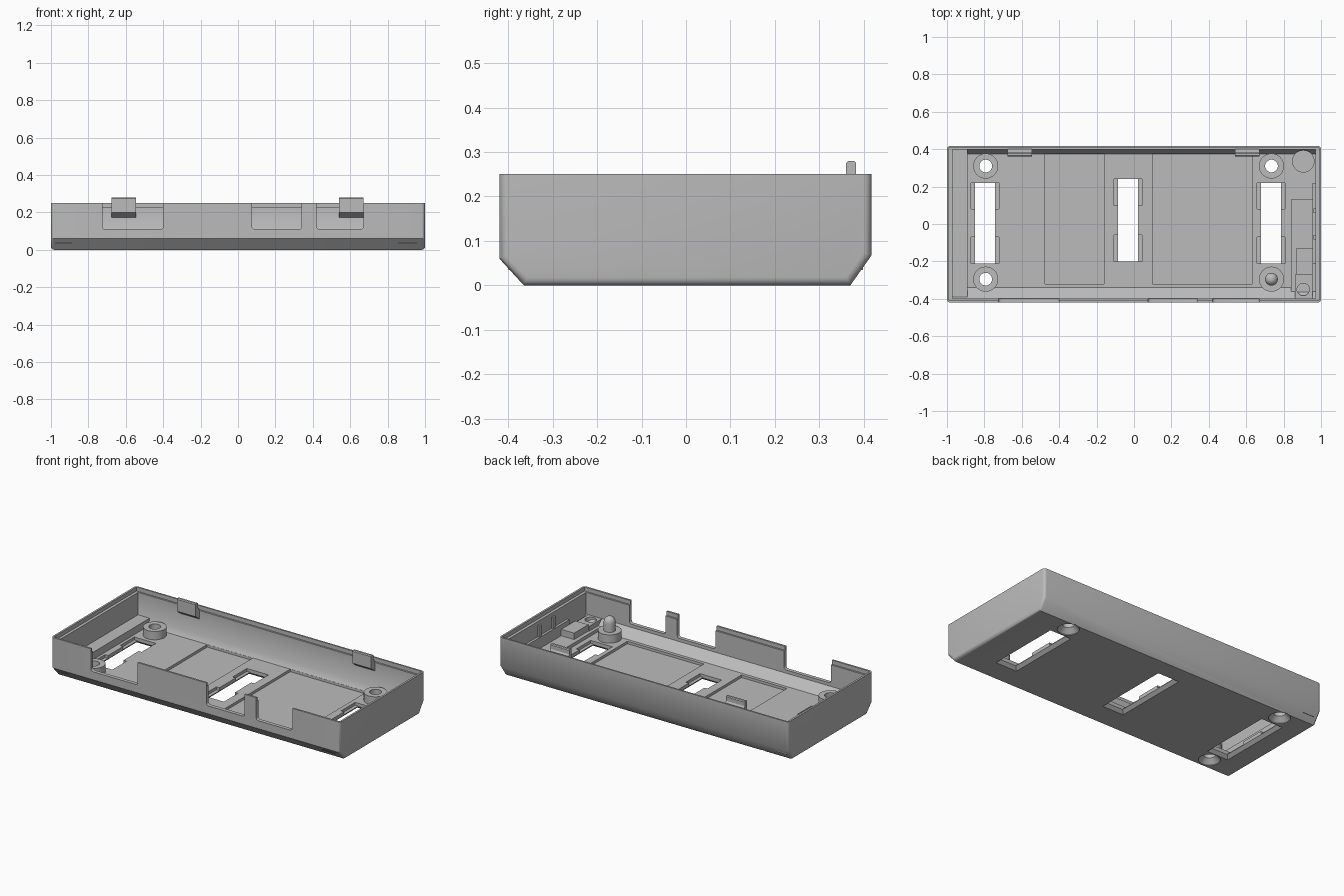
import bpy, bmesh, math
from mathutils import Matrix, Vector

cube = bpy.data.objects.get("Cube")
if cube:
    bpy.data.objects.remove(cube, do_unlink=True)

grey = bpy.data.materials.new("case grey")
grey.use_nodes = True
colour = (0.5, 0.5, 0.5, 1)
grey.diffuse_color = colour
grey.node_tree.nodes["Principled BSDF"].inputs["Base Color"].default_value = colour


def finish(bm, name):
    bmesh.ops.recalc_face_normals(bm, faces=bm.faces)
    mesh = bpy.data.meshes.new(name)
    bm.to_mesh(mesh)
    bm.free()
    ob = bpy.data.objects.new(name, mesh)
    bpy.context.collection.objects.link(ob)
    mesh.materials.append(grey)
    return ob


def smooth(ob):
    bpy.ops.object.select_all(action='DESELECT')
    ob.select_set(True)
    bpy.context.view_layer.objects.active = ob
    bpy.ops.object.shade_smooth_by_angle(angle=math.radians(35))


def box(name, x0, x1, y0, y1, z0, z1, flare=0):
    """Box between limits; flare widens its lower face."""
    bm = bmesh.new()
    bmesh.ops.create_cube(bm, size=1)
    for v in bm.verts:
        f = flare if v.co.z < 0 else 0
        v.co = (x1 + f if v.co.x > 0 else x0 - f,
                y1 + f if v.co.y > 0 else y0 - f,
                z1 if v.co.z > 0 else z0)
    return finish(bm, name)


def prism(name, profile, x0, x1, round_ends=0):
    """Extrude a (y, z) profile along x, optionally rounding the end edges."""
    bm = bmesh.new()
    face = bm.faces.new([bm.verts.new((x0, y, z)) for y, z in profile])
    new = bmesh.ops.extrude_face_region(bm, geom=[face])["geom"]
    bmesh.ops.translate(bm, vec=(x1 - x0, 0, 0),
                        verts=[g for g in new if isinstance(g, bmesh.types.BMVert)])
    if round_ends:
        top = max(z for y, z in profile)
        edges = [e for e in bm.edges
                 if abs(e.verts[0].co.x - e.verts[1].co.x) < 1e-4
                 and min(v.co.z for v in e.verts) < top - 1e-4]
        bmesh.ops.bevel(bm, geom=edges, offset=round_ends, segments=4,
                        profile=0.5, affect='EDGES')
    return finish(bm, name)


def lathe(name, x, y, profile, closed=False):
    """Spin an (r, z) profile about a vertical axis."""
    bm = bmesh.new()
    verts = [bm.verts.new((x + r, y, z)) for r, z in profile]
    pairs = list(zip(verts, verts[1:])) + ([(verts[-1], verts[0])] if closed else [])
    edges = [bm.edges.new(p) for p in pairs]
    bmesh.ops.spin(bm, geom=verts + edges, cent=(x, y, 0), axis=(0, 0, 1),
                   angle=math.tau, steps=32, use_duplicate=False)
    bmesh.ops.remove_doubles(bm, verts=bm.verts, dist=1e-5)
    return finish(bm, name)


def cut(target, cutter):
    mod = target.modifiers.new("cut", 'BOOLEAN')
    mod.operation = 'DIFFERENCE'
    mod.solver = 'EXACT'
    mod.object = cutter
    bpy.context.view_layer.objects.active = target
    bpy.ops.object.modifier_apply(modifier=mod.name)
    bpy.data.objects.remove(cutter, do_unlink=True)


# Outer shell with chamfered long edges
FLOOR, TOP = 0.04, 0.25
shell = prism("case_shell", [(-0.365, 0), (0.37, 0), (0.418, 0.068), (0.418, TOP),
                             (-0.42, TOP), (-0.42, 0.06)], -1, 1, 0.018)

# Hollow interior and stepped rim
cut(shell, prism("cavity", [(-0.34, FLOOR), (0.375, FLOOR), (0.397, 0.075),
                            (0.397, 0.3), (-0.397, 0.3), (-0.397, 0.09)], -0.97, 0.97))
cut(shell, box("rim_step", -0.988, 0.988, -0.408, 0.408, 0.225, 0.3))

# Shallow floor recesses
for x0, x1 in ((-0.475, -0.16), (0.10, 0.63)):
    cut(shell, box("recess", x0, x1, -0.32, 0.374, 0.024, 0.06))

# Front port openings with rounded lower corners
for x0, x1 in ((-0.725, -0.40), (0.075, 0.34), (0.42, 0.67)):
    bm = bmesh.new()
    bmesh.ops.create_cube(bm, size=1)
    for v in bm.verts:
        v.co = (x1 if v.co.x > 0 else x0, -0.36 if v.co.y > 0 else -0.5,
                0.3 if v.co.z > 0 else 0.11)
    low = [e for e in bm.edges if all(v.co.z < 0.2 for v in e.verts)
           and abs(e.verts[0].co.y - e.verts[1].co.y) > 0.1]
    bmesh.ops.bevel(bm, geom=low, offset=0.015, segments=3, profile=0.5, affect='EDGES')
    cut(shell, finish(bm, "port"))

# Floor slots with pockets at each end and a flared lower mouth
for xc, y0, y1 in ((-0.797, -0.21, 0.22), (-0.032, -0.2, 0.24), (0.732, -0.21, 0.22)):
    cut(shell, box("slot", xc - 0.054, xc + 0.054, y0, y1, -0.02, 0.1))
    cut(shell, box("slot_mouth", xc - 0.054, xc + 0.054, y0, y1, -0.005, 0.018, 0.025))
    for a, b in ((y0, y0 + 0.14), (y1 - 0.14, y1)):
        cut(shell, box("slot_pocket", xc - 0.075, xc + 0.075, a, b, 0.022, 0.1))

# Screw bosses, three with countersunk holes and one with a round-topped pin
R, HOLE, BOSS = 0.067, 0.034, 0.092
for x, y in ((-0.793, 0.31), (-0.793, -0.295), (0.735, 0.31), (0.735, -0.295)):
    if x > 0 and y < 0:
        smooth(lathe("pin_boss", x, y, [(0, 0.03), (R, 0.03), (R, BOSS), (0, BOSS)]))
        dome = [(HOLE * math.cos(a * math.pi / 10), 0.145 + HOLE * math.sin(a * math.pi / 10))
                for a in range(6)]
        smooth(lathe("locating_pin", x, y, [(0, 0.08), (HOLE, 0.08)] + dome))
    else:
        cut(shell, lathe("screw_hole", x, y, [(0, -0.01), (0.062, -0.01), (0.062, 0.004),
                                              (HOLE, 0.032), (HOLE, 0.1), (0, 0.1)]))
        smooth(lathe("screw_boss", x, y, [(HOLE, 0.032), (R, 0.032), (R, BOSS),
                                          (HOLE, BOSS)], closed=True))
smooth(shell)

# Snap clips on the back wall
for x0, x1 in ((-0.675, -0.545), (0.54, 0.67)):
    prism("snap_clip", [(0.4, 0.17), (0.36, 0.2), (0.36, 0.275), (0.365, 0.28),
                        (0.378, 0.28), (0.383, 0.275), (0.383, 0.25), (0.4, 0.225)], x0, x1)

# Ledges at both ends
box("left_end_ledge", -0.975, -0.89, -0.398, 0.398, 0.035, 0.085)
box("right_end_ledge", 0.84, 0.975, -0.36, 0.13, 0.035, 0.06)

# Corner supports and blocks at the +x end
smooth(lathe("rear_corner_post", 0.905, 0.335, [(0, 0.035), (0.06, 0.035),
                                                (0.06, 0.085), (0, 0.085)]))
corner = box("front_corner_block", 0.86, 0.955, -0.4, -0.27, 0.035, 0.09)
cut(corner, lathe("socket", 0.905, -0.35, [(0, 0.06), (0.033, 0.06), (0.033, 0.12), (0, 0.12)]))
smooth(corner)
box("end_block", 0.865, 0.955, -0.27, -0.13, 0.035, 0.1)
box("end_wall_pad", 0.955, 0.975, -0.21, 0.22, 0.035, 0.13)
for y in (-0.07, 0.07):
    box("end_wall_rib", 0.96, 0.975, y - 0.012, y + 0.012, 0.035, 0.2)
